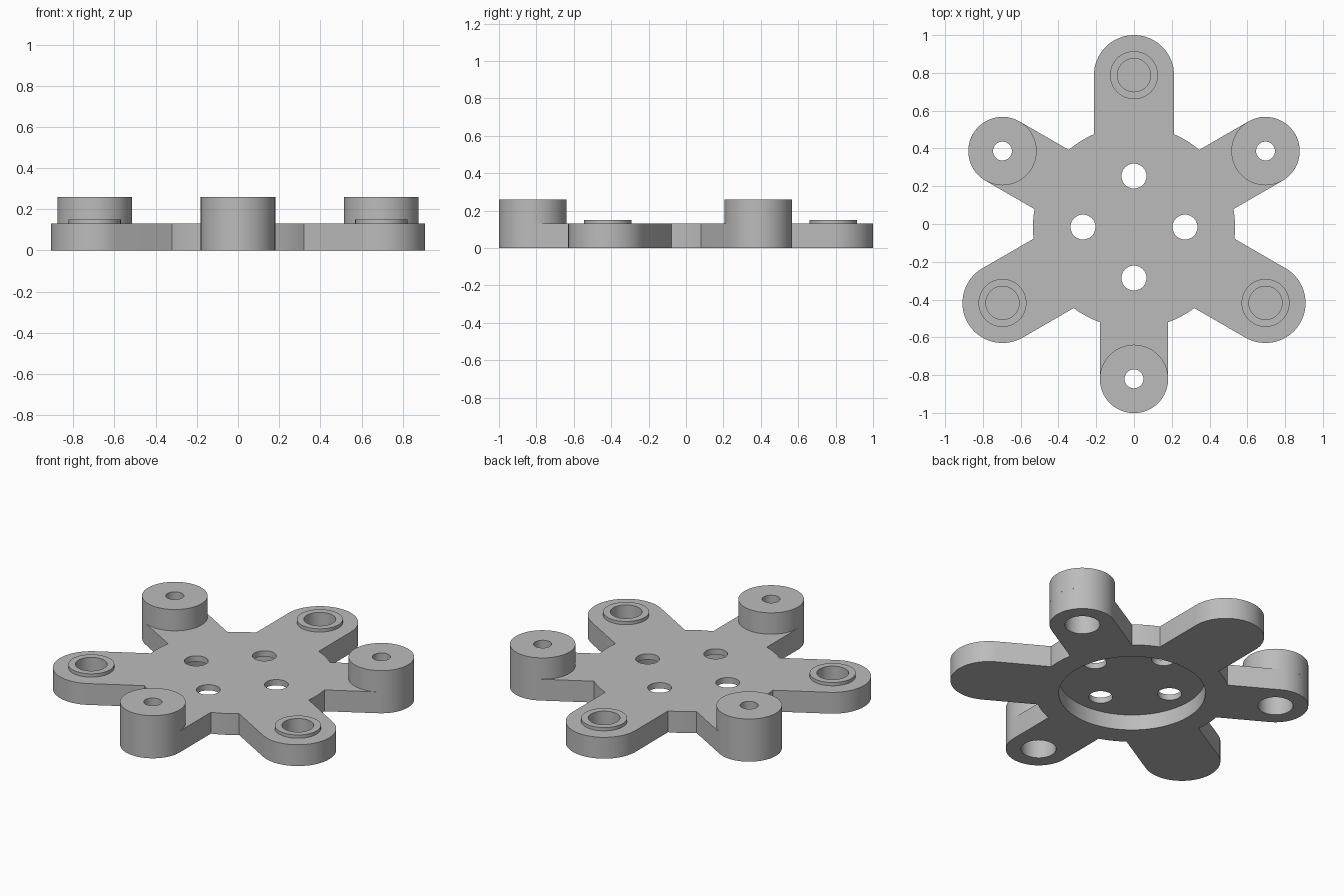
import bpy, bmesh
from math import sin, cos, asin, pi, radians
from mathutils import Matrix, Vector

if "Cube" in bpy.data.objects:
    bpy.data.objects.remove(bpy.data.objects["Cube"])

CY = -0.016                    # hub centre on y
HUB, REACH = 0.535, 0.804      # hub radius, distance to arm tips
WIDE, NARROW = 0.212, 0.181    # arm half widths
TOP, RING_TOP, LUG_TOP = 0.13, 0.15, 0.26
SOCKET, PIN, PILOT = 0.088, 0.097, 0.05

grey = bpy.data.materials.new("plain_grey")
grey.use_nodes = True
colour = (0.5, 0.5, 0.5, 1)
grey.diffuse_color = colour
grey.node_tree.nodes["Principled BSDF"].inputs["Base Color"].default_value = colour


def polar(radius, angle):
    return Vector((radius * cos(angle), CY + radius * sin(angle), 0))


def make_object(name, bm):
    bmesh.ops.recalc_face_normals(bm, faces=bm.faces[:])
    mesh = bpy.data.meshes.new(name)
    bm.to_mesh(mesh)
    bm.free()
    mesh.materials.append(grey)
    obj = bpy.data.objects.new(name, mesh)
    bpy.context.collection.objects.link(obj)
    return obj


def select_only(obj):
    bpy.ops.object.select_all(action='DESELECT')
    obj.select_set(True)
    bpy.context.view_layer.objects.active = obj


def smooth(obj):
    select_only(obj)
    bpy.ops.object.shade_smooth_by_angle(angle=radians(30))


def cylinders(name, specs):
    """One mesh of separate cylinders: (centre, radius, bottom, top)."""
    bm = bmesh.new()
    for centre, r, low, high in specs:
        place = Matrix.Translation(centre + Vector((0, 0, (low + high) / 2)))
        bmesh.ops.create_cone(bm, cap_ends=True, segments=64, radius1=r,
                              radius2=r, depth=high - low, matrix=place)
    return make_object(name, bm)


def turned(name, centre, profile, steps=64):
    """Open sleeve made by spinning a (radius, height) profile."""
    bm = bmesh.new()
    rows = [[bm.verts.new(centre + Vector((r * cos(2 * pi * i / steps),
                                           r * sin(2 * pi * i / steps), z)))
             for i in range(steps)] for r, z in profile]
    for a, b in zip(rows, rows[1:]):
        for i in range(steps):
            j = (i + 1) % steps
            # wound so that the outside faces outward
            bm.faces.new((a[i], a[j], b[j], b[i]))
    obj = make_object(name, bm)
    smooth(obj)
    return obj


# Star outline: rounded arm tips joined by arcs of the hub
arms = [(radians(30 + 60 * k), NARROW if k % 2 == 0 else WIDE) for k in range(6)]
outline = []
for k, (angle, half) in enumerate(arms):
    tip = polar(REACH, angle)
    for i in range(33):
        t = angle - pi / 2 + pi * i / 32
        outline.append(tip + Vector((half * cos(t), half * sin(t), 0)))
    next_half = arms[(k + 1) % 6][1]
    start = angle + asin(half / HUB)
    end = angle + pi / 3 - asin(next_half / HUB)
    for i in range(9):
        outline.append(polar(HUB, start + (end - start) * i / 8))

bm = bmesh.new()
base = bm.faces.new([bm.verts.new(p) for p in outline])
lifted = bmesh.ops.extrude_face_region(bm, geom=[base], use_keep_orig=True)
bmesh.ops.translate(bm, vec=(0, 0, TOP),
                    verts=[v for v in lifted["geom"] if isinstance(v, bmesh.types.BMVert)])
plate = make_object("star_plate", bm)

# Underside recess, lug bores and blind sockets, then the hub holes
pockets = [(polar(0, 0), 0.405, -0.1, 0.095)]
for angle, half in arms:
    spot = polar(REACH, angle)
    if half == NARROW:
        pockets.append((spot, PIN, -0.1, 0.3))
    else:
        pockets.append((spot, SOCKET, 0.02, 0.3))
holes = [(polar(0.27, k * pi / 2), 0.066, -0.1, 0.3) for k in range(4)]

for label, specs in (("pocket_cutter", pockets), ("hole_cutter", holes)):
    cutter = cylinders(label, specs)
    cutter.hide_render = True
    cut = plate.modifiers.new(label, 'BOOLEAN')
    cut.operation = 'DIFFERENCE'
    cut.solver = 'EXACT'
    cut.object = cutter
    select_only(plate)
    bpy.ops.object.modifier_apply(modifier=label)
    bpy.data.objects.remove(cutter)
smooth(plate)

# Tall lugs with stepped bores on narrow arms, low collars on wide arms
lug = [(NARROW, TOP), (NARROW, LUG_TOP), (PILOT, LUG_TOP),
       (PILOT, RING_TOP), (PIN, RING_TOP), (PIN, TOP)]
collar = [(0.127, TOP), (0.127, RING_TOP), (SOCKET, RING_TOP), (SOCKET, TOP)]
for k, (angle, half) in enumerate(arms):
    if half == NARROW:
        turned(f"lug_{k // 2 + 1}", polar(REACH, angle), lug)
    else:
        turned(f"collar_{k // 2 + 1}", polar(REACH, angle), collar)
